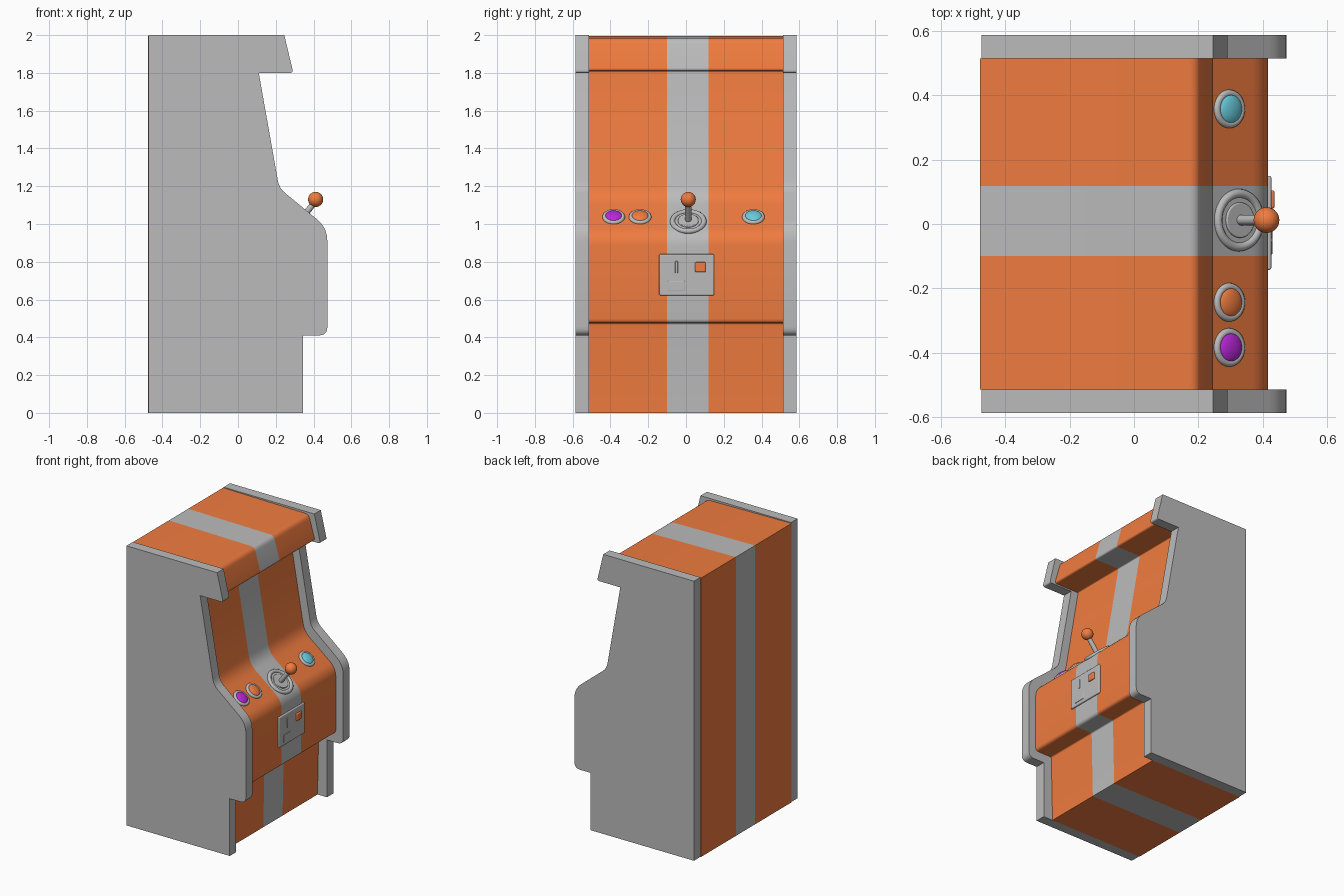
import bpy, bmesh, math
from mathutils import Vector, Matrix

if "Cube" in bpy.data.objects:
    bpy.data.objects.remove(bpy.data.objects["Cube"])


def mat(name, rgb):
    m = bpy.data.materials.new(name)
    m.diffuse_color = (*rgb, 1)
    m.use_nodes = True
    m.node_tree.nodes["Principled BSDF"].inputs["Base Color"].default_value = m.diffuse_color
    return m


GREY = mat("grey", (0.5, 0.5, 0.5))
ORANGE = mat("orange", (0.87, 0.2, 0.05))
PURPLE = mat("purple", (0.5, 0.02, 0.72))
CYAN = mat("cyan", (0.14, 0.6, 0.72))


def rounded(corners, seg=5):
    """Expand (x, z, radius) corners into a profile with curved corners."""
    out = []
    for i, (x, z, r) in enumerate(corners):
        p = Vector((x, z))
        if r == 0:
            out.append(p)
            continue
        a = p + (Vector(corners[i - 1][:2]) - p).normalized() * r
        b = p + (Vector(corners[(i + 1) % len(corners)][:2]) - p).normalized() * r
        for k in range(seg + 1):
            t = k / seg
            out.append(a * (1 - t) ** 2 + p * 2 * t * (1 - t) + b * t * t)
    return out


def prism(name, profile, ys, mats, bands):
    """Sweep an XZ profile along y, one material index per band."""
    bm = bmesh.new()
    rows = [[bm.verts.new((p.x, y, p.y)) for p in profile] for y in ys]
    n = len(profile)
    for j, band in enumerate(bands):
        for i in range(n):
            k = (i + 1) % n
            f = bm.faces.new((rows[j][i], rows[j][k], rows[j + 1][k], rows[j + 1][i]))
            f.material_index = band
    bm.faces.new(rows[0])
    bm.faces.new(rows[-1])
    bmesh.ops.recalc_face_normals(bm, faces=bm.faces)
    me = bpy.data.meshes.new(name)
    bm.to_mesh(me)
    bm.free()
    ob = bpy.data.objects.new(name, me)
    bpy.context.collection.objects.link(ob)
    for m in mats:
        me.materials.append(m)
    bpy.context.view_layer.objects.active = ob
    finish(ob, name, angle=35)
    return ob


def finish(ob, name, material=None, angle=40, bevel=0):
    ob.name = name
    if material:
        ob.data.materials.append(material)
    if bevel:
        b = ob.modifiers.new("bevel", 'BEVEL')
        b.width, b.segments = bevel, 3
    bpy.ops.object.select_all(action='DESELECT')
    ob.select_set(True)
    bpy.context.view_layer.objects.active = ob
    bpy.ops.object.shade_smooth_by_angle(angle=math.radians(angle))


# Side panels
side = rounded([(-0.473, 0, 0), (0.345, 0, 0), (0.345, 0.41, 0), (0.473, 0.41, 0.045),
                (0.473, 0.98, 0.07), (0.218, 1.19, 0.04), (0.11, 1.80, 0),
                (0.293, 1.80, 0.018), (0.245, 2.0, 0), (-0.473, 2.0, 0)])
for label, s in (("left", 1), ("right", -1)):
    prism(label + "_side_panel", side, sorted((s * 0.513, s * 0.586)), [GREY], [0])

# Cabinet body with central stripe
body = rounded([(-0.477, 0, 0), (0.27, 0, 0), (0.28, 0.475, 0.01), (0.415, 0.475, 0.025),
                (0.415, 0.942, 0.06), (0.165, 1.14, 0.06), (0.05, 1.81, 0.01),
                (0.25, 1.81, 0.02), (0.20, 1.985, 0.03), (-0.477, 1.995, 0)])
prism("cabinet_body", body, (-0.513, -0.1, 0.118, 0.513), [ORANGE, GREY], [0, 1, 0])

# Sloped frame of the control deck
TILT = math.atan2(0.62, 0.785)


def deck(x, y, height=0):
    """Point above the deck surface, measured along its normal."""
    z = 1.013 - (x - 0.325) * 0.792
    return Vector((x, y, z)) + height * Vector((math.sin(TILT), 0, math.cos(TILT)))


def ring(name, x, y, major, minor, flat=1):
    bpy.ops.mesh.primitive_torus_add(major_radius=major, minor_radius=minor, major_segments=40,
                                     minor_segments=12, location=deck(x, y), rotation=(0, TILT, 0))
    ob = bpy.context.object
    ob.scale.z = flat
    finish(ob, name, GREY, 60)


def rod(name, x, y, radius, h0, h1, material, bevel=0):
    bpy.ops.mesh.primitive_cylinder_add(vertices=32, radius=radius, depth=h1 - h0,
                                        location=deck(x, y, (h0 + h1) / 2), rotation=(0, TILT, 0))
    finish(bpy.context.object, name, material, bevel=bevel)


def ball(name, loc, scale, material):
    bpy.ops.mesh.primitive_uv_sphere_add(segments=32, ring_count=16, radius=1, location=loc,
                                         rotation=(0, TILT, 0))
    ob = bpy.context.object
    ob.scale = scale
    finish(ob, name, material, 60)


# Push buttons
for label, y, m in (("purple", -0.383, PURPLE), ("orange", -0.243, ORANGE), ("cyan", 0.357, CYAN)):
    ring(label + "_button_rim", 0.295, y, 0.048, 0.012)
    ball(label + "_button_cap", deck(0.295, y, 0.004), (0.046, 0.046, 0.018), m)

# Joystick
JX, JY = 0.325, 0.012
ring("joystick_outer_ring", JX, JY, 0.083, 0.014)
rod("joystick_base_plate", JX, JY, 0.08, -0.01, 0.004, GREY)
rod("joystick_dust_disc", JX, JY, 0.055, 0, 0.011, GREY, 0.004)
rod("joystick_shaft", JX, JY, 0.016, 0, 0.13, GREY)
ball("joystick_knob", (0.411, JY, 1.13), (0.04, 0.04, 0.04), ORANGE)


# Coin door on the front
def block(name, x0, x1, y0, y1, z0, z1, material, bevel):
    bpy.ops.mesh.primitive_cube_add(size=1, location=((x0 + x1) / 2, (y0 + y1) / 2, (z0 + z1) / 2))
    ob = bpy.context.object
    ob.data.transform(Matrix.Diagonal((x1 - x0, y1 - y0, z1 - z0, 1)))
    finish(ob, name, material, bevel=bevel)


block("coin_plate", 0.405, 0.426, -0.142, 0.149, 0.622, 0.84, GREY, 0.006)
block("coin_slot", 0.42, 0.430, -0.057, -0.043, 0.74, 0.803, GREY, 0.002)
block("coin_return", 0.42, 0.429, -0.095, -0.008, 0.645, 0.698, GREY, 0.002)
block("coin_reject_button", 0.42, 0.436, 0.048, 0.104, 0.745, 0.798, ORANGE, 0.006)
